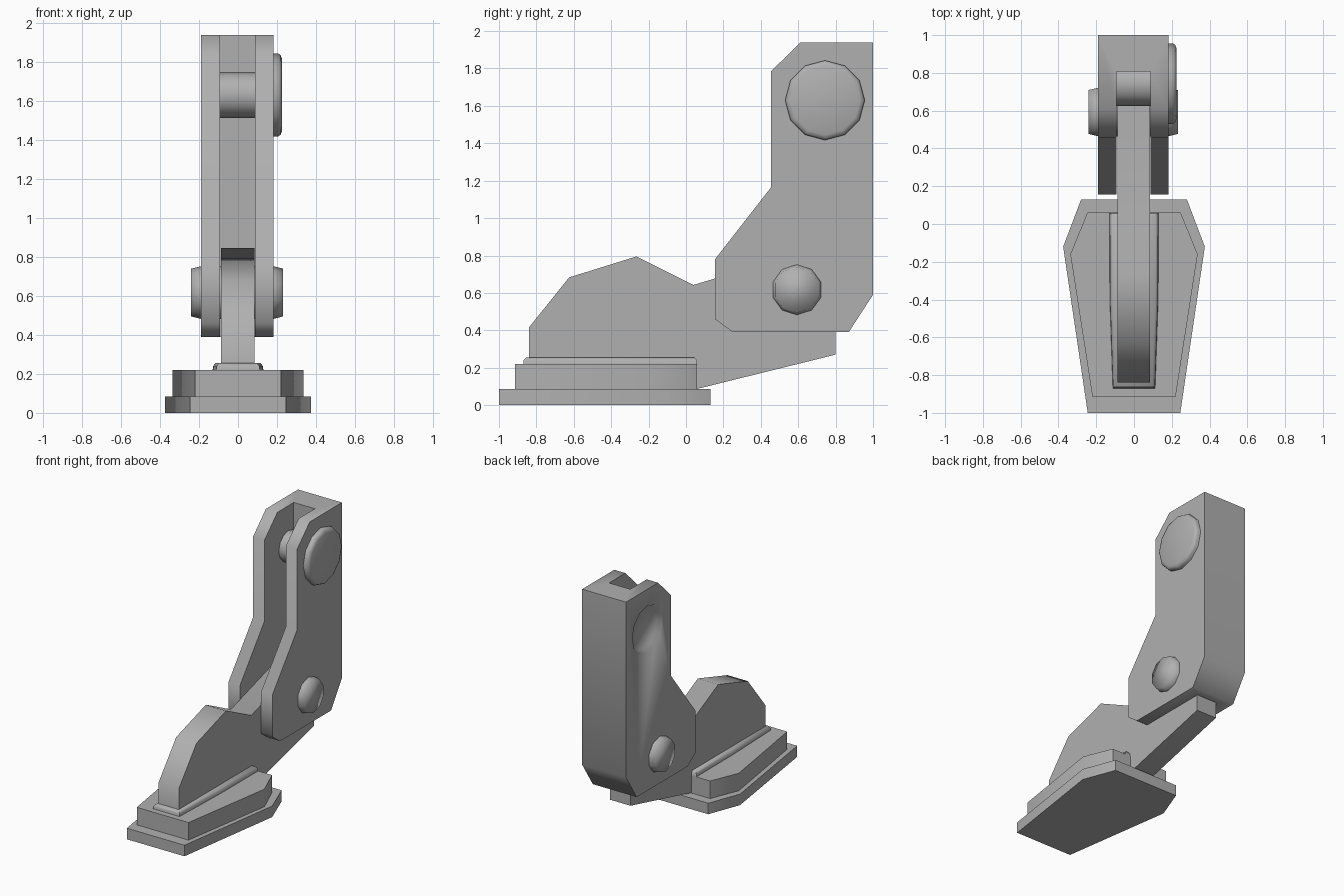
import bpy, bmesh, math

if "Cube" in bpy.data.objects:
    bpy.data.objects.remove(bpy.data.objects["Cube"])

# Mid-grey finish shared by all parts
grey = bpy.data.materials.new("mid_grey")
grey.diffuse_color = (0.436, 0.436, 0.436, 1)
grey.use_nodes = True
grey.node_tree.nodes["Principled BSDF"].inputs["Base Color"].default_value = grey.diffuse_color


def activate(ob):
    bpy.ops.object.select_all(action='DESELECT')
    ob.select_set(True)
    bpy.context.view_layer.objects.active = ob


def smooth(ob, degrees):
    activate(ob)
    bpy.ops.object.shade_smooth_by_angle(angle=math.radians(degrees))


def loft(name, rings, degrees=60):
    """Skin equal-length rings of points, cap both ends, smooth below an angle."""
    bm = bmesh.new()
    vs = [[bm.verts.new(p) for p in r] for r in rings]
    n = len(vs[0])
    for a, b in zip(vs, vs[1:]):
        for i in range(n):
            j = (i + 1) % n
            bm.faces.new((a[i], a[j], b[j], b[i]))
    bm.faces.new(vs[0])
    bm.faces.new(vs[-1])
    bmesh.ops.recalc_face_normals(bm, faces=bm.faces[:])
    me = bpy.data.meshes.new(name)
    bm.to_mesh(me)
    bm.free()
    me.materials.append(grey)
    ob = bpy.data.objects.new(name, me)
    bpy.context.collection.objects.link(ob)
    smooth(ob, degrees)
    return ob


def side_plate(name, profile, x0, x1):
    return loft(name, [[(x, y, z) for y, z in profile] for x in (x0, x1)])


def foot_layer(name, half, levels):
    """Mirrored plan outline; levels are (z, inset)."""
    rings = []
    for z, d in levels:
        right = [(x - d, y + (d if y < -0.5 else -d if y > 0 else 0)) for x, y in half]
        rings.append([(x, y, z) for x, y in right] +
                     [(-x, y, z) for x, y in reversed(right)])
    return loft(name, rings)


def lathe_x(name, y, z, stations, sides):
    """Round part along x; stations are (x, radius)."""
    ang = [2 * math.pi * i / sides for i in range(sides)]
    return loft(name, [[(x, y + r * math.sin(a), z + r * math.cos(a)) for a in ang]
                       for x, r in stations], 80)


def cut(target, cutter):
    m = target.modifiers.new(cutter.name, 'BOOLEAN')
    m.operation = 'DIFFERENCE'
    m.solver = 'EXACT'
    m.object = cutter
    activate(target)
    bpy.ops.object.modifier_apply(modifier=m.name)
    bpy.data.objects.remove(cutter)


# Stepped foot
foot_layer("foot_sole", [(0.245, -1), (0.375, -0.12), (0.28, 0.13)],
           [(0, 0), (0.085, 0)])
foot_layer("foot_upper", [(0.22, -0.915), (0.337, -0.16), (0.247, 0.06)],
           [(0.085, 0), (0.22, 0)])
foot_layer("foot_collar", [(0.112, -0.87), (0.128, -0.4), (0.13, 0.06)],
           [(0.22, 0), (0.24, 0.002), (0.255, 0.015)])

# Ankle blade
side_plate("ankle_blade", [(-0.84, 0.2), (-0.84, 0.415), (-0.625, 0.683), (-0.265, 0.795),
                           (0.04, 0.643), (0.72, 0.845), (0.8, 0.82), (0.8, 0.27),
                           (0.06, 0.087), (0, 0.087)], -0.088, 0.085)

# Leg housing with a slot and a dished recess on the left cheek
leg = side_plate("leg_housing", [(0.61, 1.938), (1, 1.938), (1, 0.59), (0.87, 0.39),
                                 (0.25, 0.39), (0.155, 0.46), (0.155, 0.78),
                                 (0.455, 1.165), (0.455, 1.785)], -0.19, 0.183)
cut(leg, side_plate("slot_cutter", [(0, 0.2), (0.808, 0.2), (0.808, 2.1), (0, 2.1)],
                    -0.092, 0.088))
cut(leg, lathe_x("recess_cutter", 0.743, 1.63,
                 [(-0.25, 0.18), (-0.19, 0.18), (-0.155, 0.16)], 12))
smooth(leg, 80)

# Knee pin, with a cap on the right side
lathe_x("knee_pin", 0.743, 1.63, [(-0.12, 0.117), (0.15, 0.117)], 12)
lathe_x("knee_cap", 0.743, 1.63,
        [(0.15, 0.213), (0.205, 0.213), (0.218, 0.205), (0.226, 0.185)], 12)

# Ankle pin, with caps on both sides
lathe_x("ankle_pin", 0.593, 0.617,
        [(-0.242, 0.122), (-0.185, 0.136), (0.178, 0.136), (0.232, 0.122)], 10)
